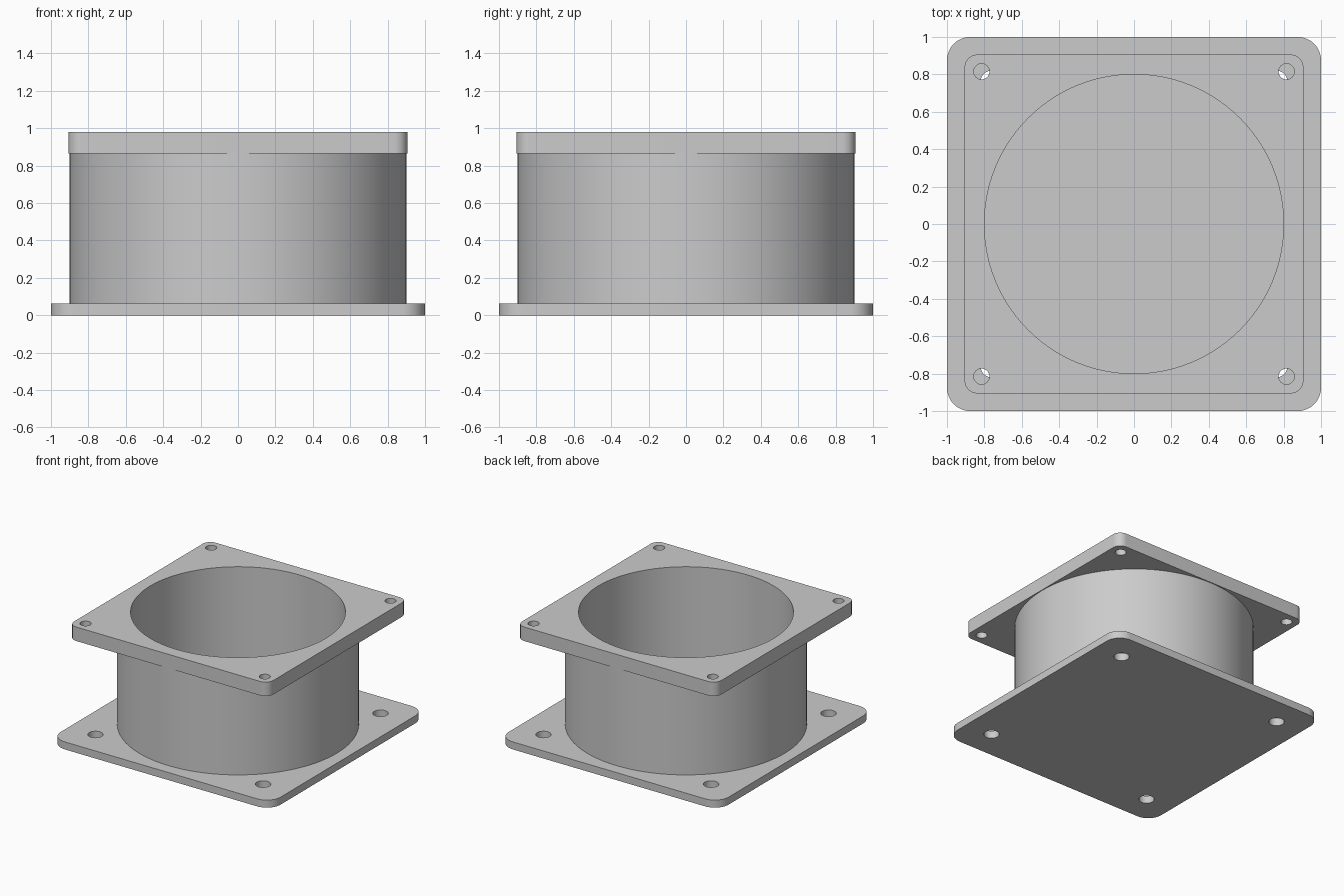
import bpy
import bmesh
from math import cos, sin, pi

if "Cube" in bpy.data.objects:
    bpy.data.objects.remove(bpy.data.objects["Cube"])

grey = bpy.data.materials.new("plain grey")
grey.use_nodes = True
colour = (0.6, 0.6, 0.6, 1)
grey.diffuse_color = colour
grey.node_tree.nodes["Principled BSDF"].inputs["Base Color"].default_value = colour


def circle(radius, x=0, y=0, sides=32):
    return [(x + radius * cos(2 * pi * i / sides), y + radius * sin(2 * pi * i / sides))
            for i in range(sides)]


def rounded_square(half, radius, steps=10):
    points = []
    for corner, (sx, sy) in enumerate([(1, 1), (-1, 1), (-1, -1), (1, -1)]):
        for i in range(steps + 1):
            a = (corner + i / steps) * pi / 2
            points.append((sx * (half - radius) + radius * cos(a),
                           sy * (half - radius) + radius * sin(a)))
    return points


def corner_holes(offset, radius):
    return [circle(radius, sx * offset, sy * offset) for sx in (-1, 1) for sy in (-1, 1)]


def extrude_profile(name, loops, bottom, top):
    """Fill an outer loop, leaving the inner loops open, and extrude it upwards."""
    bm = bmesh.new()
    edges = []
    for loop in loops:
        verts = [bm.verts.new((x, y, bottom)) for x, y in loop]
        edges += [bm.edges.new((v, verts[i - 1])) for i, v in enumerate(verts)]
    bmesh.ops.triangle_fill(bm, edges=edges, use_beauty=True, normal=(0, 0, 1))
    grown = bmesh.ops.extrude_face_region(bm, geom=bm.faces[:], use_keep_orig=True)
    moved = [g for g in grown["geom"] if isinstance(g, bmesh.types.BMVert)]
    bmesh.ops.translate(bm, verts=moved, vec=(0, 0, top - bottom))
    bmesh.ops.recalc_face_normals(bm, faces=bm.faces[:])
    mesh = bpy.data.meshes.new(name)
    bm.to_mesh(mesh)
    bm.free()
    mesh.materials.append(grey)
    obj = bpy.data.objects.new(name, mesh)
    bpy.context.collection.objects.link(obj)
    bpy.ops.object.select_all(action="DESELECT")
    obj.select_set(True)
    bpy.context.view_layer.objects.active = obj
    bpy.ops.object.shade_smooth_by_angle(angle=pi / 6)
    return obj


BASE_TOP, FLANGE_BOTTOM, FLANGE_TOP = 0.062, 0.865, 0.98
bore = circle(0.8, sides=96)

# Closed base plate with four bolt holes
extrude_profile("base_plate", [rounded_square(1, 0.125)] + corner_holes(0.762, 0.058),
                0, BASE_TOP)

# Hollow round barrel
extrude_profile("barrel", [circle(0.9, sides=96), bore], BASE_TOP, FLANGE_BOTTOM)

# Upper flange, open over the barrel, with four smaller bolt holes
extrude_profile("top_flange", [rounded_square(0.906, 0.07), bore] + corner_holes(0.815, 0.042),
                FLANGE_BOTTOM, FLANGE_TOP)
